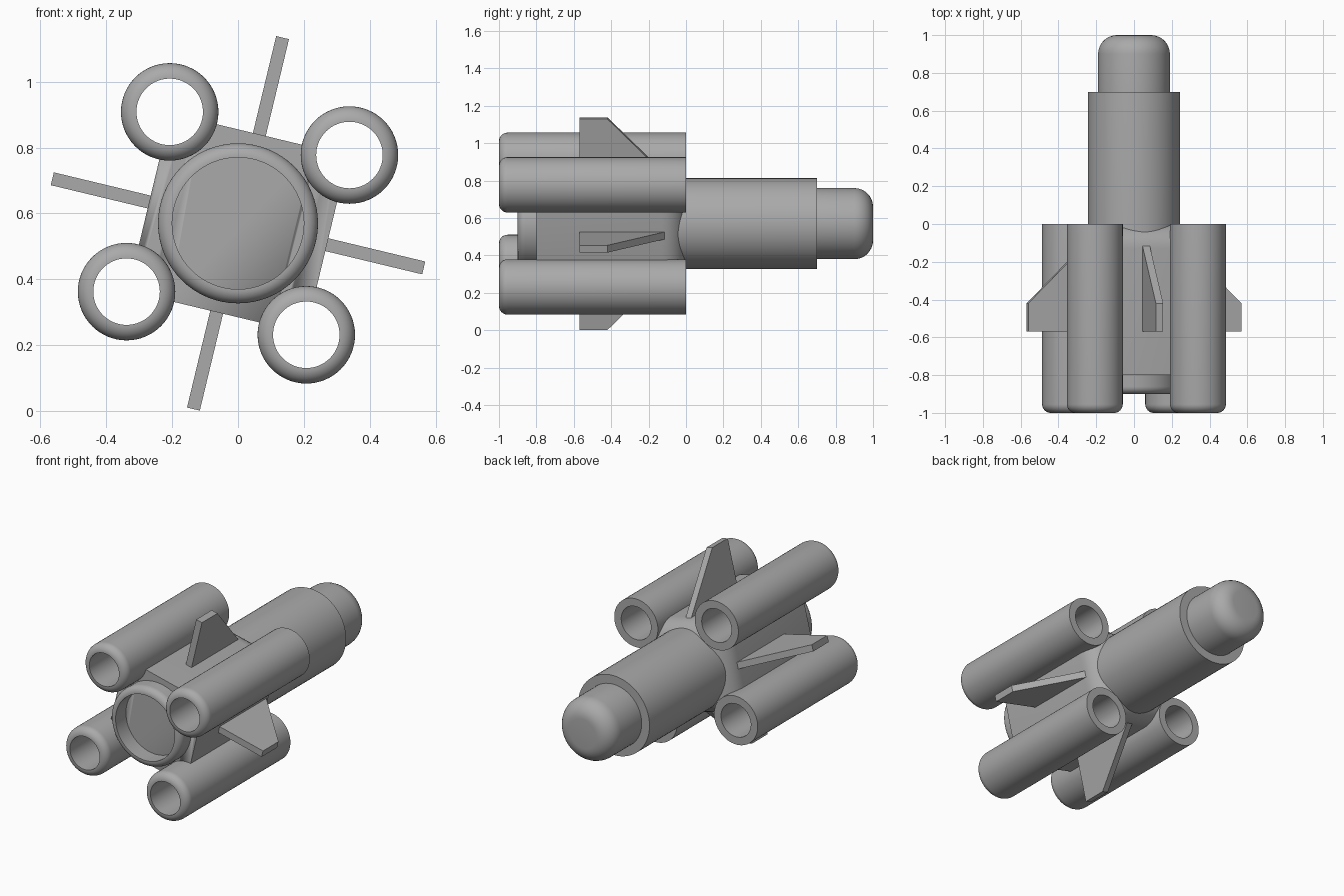
import bpy, bmesh, math
from mathutils import Matrix

cube = bpy.data.objects.get("Cube")
if cube:
    bpy.data.objects.remove(cube, do_unlink=True)

CZ = 0.57                      # height of the main axis
ROLL = math.radians(-13.5)     # roll of the whole craft about its axis

grey = bpy.data.materials.new("plain grey")
grey.use_nodes = True
grey.diffuse_color = (0.4, 0.4, 0.4, 1)
grey.node_tree.nodes["Principled BSDF"].inputs["Base Color"].default_value = grey.diffuse_color


def finish(name, bm, angle=30):
    bmesh.ops.recalc_face_normals(bm, faces=bm.faces)
    me = bpy.data.meshes.new(name)
    bm.to_mesh(me)
    bm.free()
    me.materials.append(grey)
    ob = bpy.data.objects.new(name, me)
    bpy.context.collection.objects.link(ob)
    bpy.ops.object.select_all(action='DESELECT')
    ob.select_set(True)
    bpy.context.view_layer.objects.active = ob
    bpy.ops.object.shade_smooth_by_angle(angle=math.radians(angle))
    return ob


def arc(cr, cy, r, a0, a1, n=8):
    """Rounded profile corner as (radius, y) points, angles in degrees."""
    steps = [math.radians(a0 + (a1 - a0) * i / n) for i in range(n + 1)]
    return [(cr + r * math.cos(a), cy + r * math.sin(a)) for a in steps]


def lathe(name, profile, x=0, z=CZ, closed=False):
    """Spin a (radius, y) profile about the y direction."""
    bm = bmesh.new()
    vs = [bm.verts.new((r, y, 0)) for r, y in profile]
    pairs = list(zip(vs, vs[1:])) + ([(vs[-1], vs[0])] if closed else [])
    es = [bm.edges.new(p) for p in pairs]
    bmesh.ops.spin(bm, geom=vs + es, cent=(0, 0, 0), axis=(0, 1, 0),
                   angle=2 * math.pi, steps=64, use_merge=True)
    bmesh.ops.remove_doubles(bm, verts=bm.verts, dist=1e-5)
    bmesh.ops.translate(bm, verts=bm.verts, vec=(x, 0, z))
    return finish(name, bm)


def place(bm, turn):
    bmesh.ops.transform(bm, verts=bm.verts,
                        matrix=Matrix.Translation((0, 0, CZ)) @ Matrix.Rotation(-turn, 4, 'Y'))


# Main barrel with a rounded nozzle mouth at the front
lathe("main_barrel", [(0, -0.3), (0.2, -0.3), (0.2, -0.9)]
      + arc(0.203, -0.86, 0.04, -90, 0) + [(0.243, 0.7), (0, 0.7)])

# Domed tail plug
lathe("tail_plug", [(0, 0.68), (0.19, 0.68)] + arc(0.09, 0.9, 0.1, 0, 90) + [(0, 1.0)])

# Squared housing with eased edges
bm = bmesh.new()
bmesh.ops.create_cube(bm, size=1)
bmesh.ops.scale(bm, vec=(0.555, 0.8, 0.555), verts=bm.verts)
bmesh.ops.translate(bm, vec=(0, -0.4, 0), verts=bm.verts)
bmesh.ops.bevel(bm, geom=[e for e in bm.edges if sum(v.co.y for v in e.verts) > -1.0],
                offset=0.13, segments=8, profile=0.5, affect='EDGES')
place(bm, ROLL)
housing = finish("housing", bm)

# Four hollow side tubes, and cutters that keep their bores clear of the housing
for k in range(4):
    a = ROLL + math.radians(45 + 90 * k)
    x, z = 0.397 * math.cos(a), CZ + 0.397 * math.sin(a)
    lathe(f"side_tube_{k + 1}", [(0.101, 0), (0.101, -1)]
          + arc(0.102, -0.954, 0.046, -90, 0) + [(0.148, 0)], x, z, closed=True)
    cutter = lathe(f"bore_cutter_{k + 1}", [(0, -1.1), (0.11, -1.1), (0.11, 0.1), (0, 0.1)], x, z)
    cutter.hide_render = True
    cutter.hide_set(True)
    cut = housing.modifiers.new("bore", 'BOOLEAN')
    cut.operation = 'DIFFERENCE'
    cut.object = cutter

# Four swept fins between the tubes
for k in range(4):
    bm = bmesh.new()
    outline = [(0.22, -0.57), (0.58, -0.57), (0.58, -0.42), (0.22, -0.06)]
    face = bm.faces.new([bm.verts.new((r, y, -0.02)) for r, y in outline])
    ext = bmesh.ops.extrude_face_region(bm, geom=[face])
    bmesh.ops.translate(bm, vec=(0, 0, 0.04),
                        verts=[v for v in ext["geom"] if isinstance(v, bmesh.types.BMVert)])
    place(bm, ROLL + math.radians(90 * k))
    finish(f"fin_{k + 1}", bm)
